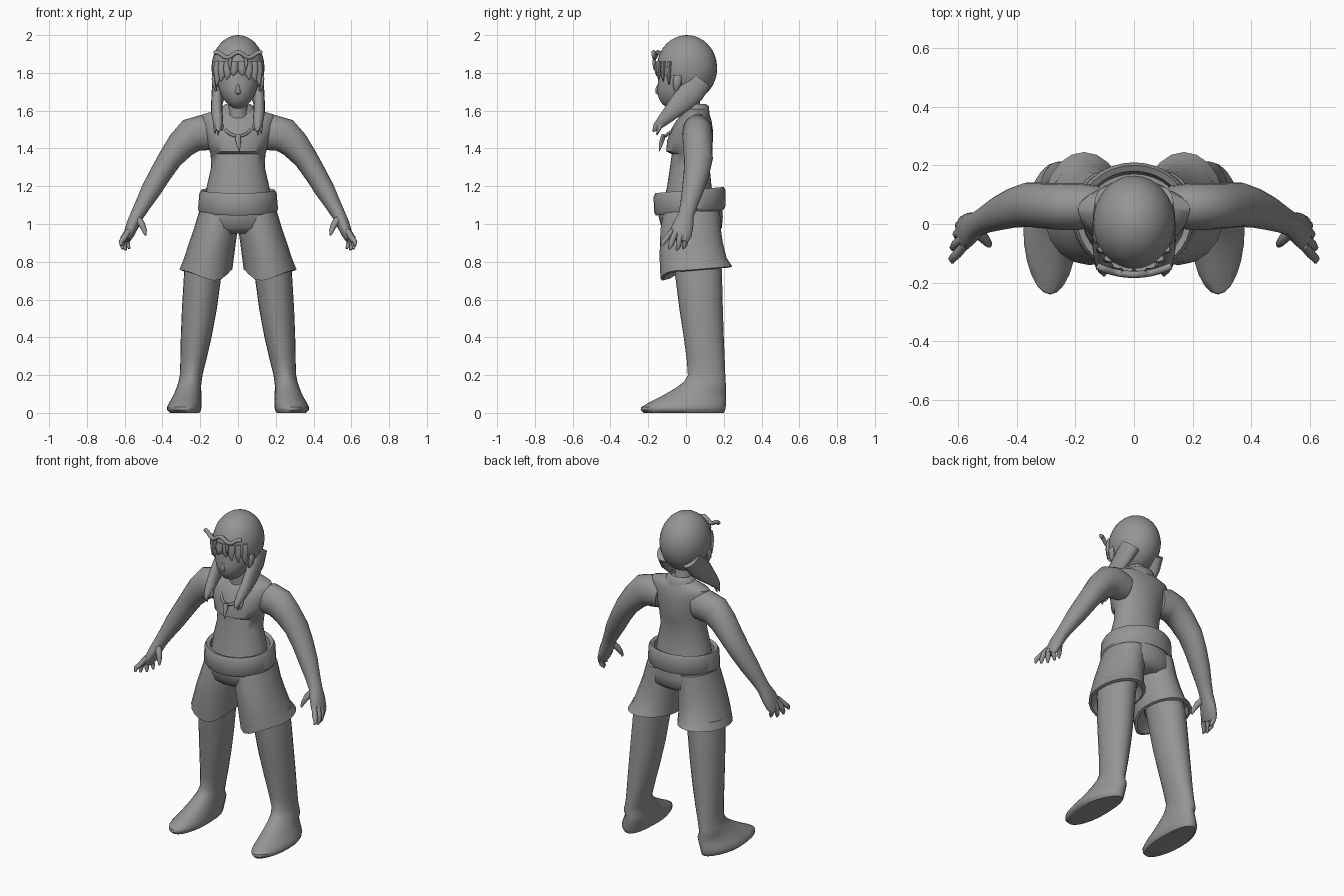
import bpy, bmesh, math
from mathutils import Vector

grey = bpy.data.materials.new("plain_grey")
grey.diffuse_color = (0.3, 0.3, 0.3, 1)


def finish(name, bm, mirror=False, angle=50):
    bmesh.ops.recalc_face_normals(bm, faces=bm.faces)
    me = bpy.data.meshes.new(name)
    bm.to_mesh(me)
    bm.free()
    ob = bpy.data.objects.new(name, me)
    bpy.context.collection.objects.link(ob)
    me.materials.append(grey)
    if mirror:
        mod = ob.modifiers.new("mirror", "MIRROR")
        mod.use_mirror_merge = False
    bpy.ops.object.select_all(action='DESELECT')
    ob.select_set(True)
    bpy.context.view_layer.objects.active = ob
    bpy.ops.object.shade_smooth_by_angle(angle=math.radians(angle))
    return ob


def skin(rings, caps=(True, True), closed=False):
    bm = bmesh.new()
    vs = [[bm.verts.new(p) for p in r] for r in rings]
    pairs = list(zip(vs, vs[1:])) + ([(vs[-1], vs[0])] if closed else [])
    n = len(vs[0])
    for a, b in pairs:
        for i in range(n):
            j = (i + 1) % n
            bm.faces.new((a[i], a[j], b[j], b[i]))
    for use, ring in zip(caps, (vs[0], vs[-1])):
        if use and not closed:
            bm.faces.new(ring)
    return bm


def stack(name, rows, n=24, mirror=False, warp=None, caps=(True, True), closed=False, angle=50):
    """Horizontal rings given as z, x0, x1, y0, y1."""
    rings = []
    for k, (z, x0, x1, y0, y1) in enumerate(rows):
        ring = []
        for i in range(n):
            t = 2 * math.pi * i / n
            p = Vector(((x0 + x1) / 2 + (x1 - x0) / 2 * math.cos(t),
                        (y0 + y1) / 2 + (y1 - y0) / 2 * math.sin(t), z))
            ring.append(warp(k, p) if warp else p)
        rings.append(ring)
    return finish(name, skin(rings, caps, closed), mirror, angle)


def tube(name, pts, ref=(0, 1, 0), n=12, mirror=False):
    """Rings across a path; each point is x, y, z, radius along ref, other radius."""
    c = [Vector(p[:3]) for p in pts]
    rings = []
    for i, p in enumerate(pts):
        t = (c[min(i + 1, len(c) - 1)] - c[max(i - 1, 0)]).normalized()
        u = Vector(ref)
        u = (u - t * u.dot(t)).normalized()
        v = t.cross(u)
        rings.append([c[i] + u * p[3] * math.cos(a) + v * p[4] * math.sin(a)
                      for a in (2 * math.pi * j / n for j in range(n))])
    return finish(name, skin(rings), mirror)


def ball(name, centre, radii, drop=None, shape=None, seg=32):
    bm = bmesh.new()
    bmesh.ops.create_uvsphere(bm, u_segments=seg, v_segments=seg * 2 // 3, radius=1)
    for v in bm.verts:
        v.co = Vector(centre) + Vector([a * b for a, b in zip(v.co, radii)])
        if shape:
            v.co = shape(v.co)
    if drop:
        bmesh.ops.delete(bm, geom=[f for f in bm.faces if drop(f.calc_center_median())], context='FACES')
    return finish(name, bm)


# Torso, with the chest edge stepping out over the belly
stack("torso", [
    (1.06, -.18, .18, -.13, .16), (1.2, -.165, .165, -.10, .135), (1.3, -.142, .142, -.085, .125),
    (1.37, -.145, .145, -.075, .135), (1.385, -.15, .15, -.105, .138), (1.44, -.165, .165, -.10, .142),
    (1.5, -.185, .185, -.08, .142), (1.55, -.195, .195, -.05, .135), (1.58, -.19, .19, -.02, .125),
    (1.6, -.12, .12, -.005, .115), (1.615, -.07, .07, -.01, .10)], n=32)
stack("neck", [(1.56, -.065, .065, -.04, .10), (1.61, -.052, .052, -.04, .075), (1.72, -.05, .05, -.05, .07)])
stack("collar", [(1.585, -.10, .10, -.03, .125), (1.625, -.08, .08, -.01, .12), (1.635, -.065, .065, 0, .105),
                 (1.59, -.06, .06, -.02, .10)], closed=True)


# Thick waistband, higher at the back
def tilt(k, p):
    return p + Vector((0, 0, .09 * p.y))


stack("waistband", [(1.06, -.20, .20, -.16, .20), (1.075, -.212, .212, -.168, .208),
                    (1.16, -.205, .205, -.172, .21), (1.178, -.195, .195, -.162, .20),
                    (1.17, -.175, .175, -.14, .18), (1.08, -.17, .17, -.13, .17)],
      n=32, warp=tilt, closed=True, angle=40)

# Shorts: hips plus two flared legs with a ragged, hollow hem
stack("shorts_hips", [(1.1, -.19, .19, -.15, .19), (1.04, -.212, .212, -.145, .195),
                      (.98, -.225, .225, -.13, .19), (.95, -.19, .19, -.09, .15)], n=32)


def hem(k, p):
    if k >= 4:
        front = max(0, -p.y - .02) / .11
        inner = max(0, min(1, (.30 - p.x) / .2))
        p.z -= .065 * front * inner
        p.z += .02 * max(0, p.y) / .24
    return p


stack("shorts_leg", [(1.07, .0, .205, -.12, .18), (.97, .002, .235, -.135, .185), (.9, .012, .26, -.138, .195),
                     (.82, .022, .285, -.14, .215), (.755, .03, .31, -.135, .245), (.75, .045, .295, -.12, .225),
                     (.80, .07, .29, -.07, .195)],
      n=20, mirror=True, warp=hem, angle=35)


# Legs flow straight into the feet
def toe_out(k, p):
    if p.z < .13 and p.y > .05:
        p.x -= .12 * (p.y - .05)
    return p


stack("leg_and_foot", [
    (.9, .06, .25, -.07, .18), (.75, .085, .285, -.06, .19), (.55, .112, .297, -.035, .195),
    (.4, .14, .303, -.012, .2), (.28, .168, .305, .004, .205), (.2, .188, .308, .01, .208),
    (.165, .193, .315, -.01, .21), (.135, .196, .325, -.05, .212), (.105, .196, .337, -.10, .213),
    (.075, .195, .352, -.155, .213), (.05, .194, .367, -.205, .212), (.03, .193, .377, -.238, .21),
    (.015, .196, .375, -.24, .207), (.0, .205, .36, -.225, .2)], mirror=True, warp=toe_out, angle=45)

# Arms, hands and fingers
tube("arm", [
    (.12, .06, 1.475, .07, .08), (.19, .06, 1.483, .08, .095), (.245, .06, 1.47, .08, .092),
    (.30, .062, 1.42, .078, .078), (.36, .066, 1.345, .076, .064), (.41, .055, 1.265, .068, .058),
    (.46, .036, 1.18, .058, .053), (.505, .015, 1.10, .046, .042), (.535, 0, 1.045, .042, .036),
    (.558, -.015, .995, .055, .034), (.578, -.03, .945, .06, .028), (.59, -.04, .915, .05, .02)],
     n=20, mirror=True)
for i, (y, x, tip_y, tip_z) in enumerate([(-.075, .588, -.13, .885), (-.048, .592, -.09, .868),
                                          (-.02, .588, -.05, .862), (.005, .58, -.015, .87)]):
    tube("finger_%d" % (i + 1), [
        (x - .01, y, .965, .014, .016), (x + .015, (y + tip_y) / 2, .925, .016, .016),
        (x + .032 - .009 * i, tip_y + .01, tip_z + .02, .014, .013),
        (x + .03 - .012 * i, tip_y, tip_z, .006, .006)], n=8, mirror=True)
tube("thumb", [(.535, -.025, 1.03, .02, .022), (.51, -.05, 1.0, .018, .018), (.495, -.068, .965, .013, .013),
               (.49, -.075, .94, .005, .005)], n=8, mirror=True)


# Head: face tapering to the chin, ears, nose
def jaw(p):
    k = max(0, 1.75 - p.z) / .14
    p.x *= 1 - .12 * k
    p.y -= .035 * k
    return p


ball("face", (0, -.03, 1.755), (.108, .118, .145), shape=jaw)
tube("nose", [(0, -.135, 1.755, .006, .008), (0, -.147, 1.715, .012, .014), (0, -.152, 1.695, .015, .01),
              (0, -.14, 1.685, .01, .006)], ref=(1, 0, 0), n=8)
tube("ear", [(.115, -.035, 1.795, .008, .012), (.128, -.045, 1.77, .012, .024), (.125, -.05, 1.73, .01, .02),
             (.115, -.055, 1.705, .006, .008)], ref=(1, 0, 0), n=10, mirror=True)

# Hair cap open over the face
ball("hair_cap", (0, .005, 1.825), (.14, .16, .175),
     drop=lambda c: c.y < -.035 and c.z < 1.83 - .05 * abs(c.x) / .14)
tube("hair_lock", [
    (.085, .07, 1.76, .05, .07), (.102, .03, 1.70, .038, .07), (.112, -.025, 1.645, .03, .06),
    (.112, -.08, 1.59, .03, .044), (.107, -.12, 1.55, .028, .033), (.104, -.155, 1.515, .02, .022),
    (.102, -.175, 1.49, .005, .005)], ref=(1, 0, 0), n=14, mirror=True)
for i, (x, z) in enumerate([(.122, 1.478), (.085, 1.495), (.105, 1.47)]):
    tube("lock_tip_%d" % (i + 1), [(.107, -.11, 1.56, .015, .02), (x, -.14, 1.515, .012, .014),
                                   (x, -.155, z, .003, .003)], ref=(1, 0, 0), n=8, mirror=True)

# Fringe strands hanging along the brow
for i, (x, y, z) in enumerate([(.022, -.155, 1.785), (.055, -.145, 1.765), (.085, -.122, 1.755), (.108, -.09, 1.735)]):
    top = Vector((x * .95, y + .005, 1.86))
    tube("fringe_%d" % (i + 1), [
        (top.x, top.y, top.z, .022, .012), (x, y, 1.82, .022, .012), (x, y, (z + 1.82) / 2, .018, .01),
        (x + .006, y, z, .003, .003)], ref=(1, 0, 0), n=8, mirror=True)

# Wavy ribbon with hanging ends across the forehead
tube("ribbon", [(x, -.172 + .45 * x * x * 4, 1.895 + .014 * math.cos(x * 55), .012, .012)
                for x in [-.125 + .25 * i / 20 for i in range(21)]], ref=(0, 0, 1), n=8)
tube("ribbon_tail", [(.035, -.165, 1.895, .009, .008), (.045, -.17, 1.85, .01, .008), (.04, -.168, 1.815, .003, .003)],
     ref=(1, 0, 0), n=8, mirror=True)

# Cord necklace with a tooth pendant
tube("necklace", [(.095 * math.cos(a), .035 - .145 * max(0, -math.sin(a)) + .06 * max(0, math.sin(a)),
                   1.58 - .115 * max(0, -math.sin(a)) + .04 * max(0, math.sin(a)), .008, .008)
                  for a in [2 * math.pi * i / 32 + .01 for i in range(33)]], ref=(.02, .4, 1), n=8)
tube("pendant", [(0, -.118, 1.475, .012, .01), (0, -.125, 1.45, .016, .013), (.004, -.135, 1.415, .01, .009),
                 (.008, -.142, 1.385, .002, .002)], ref=(1, 0, 0), n=8)
